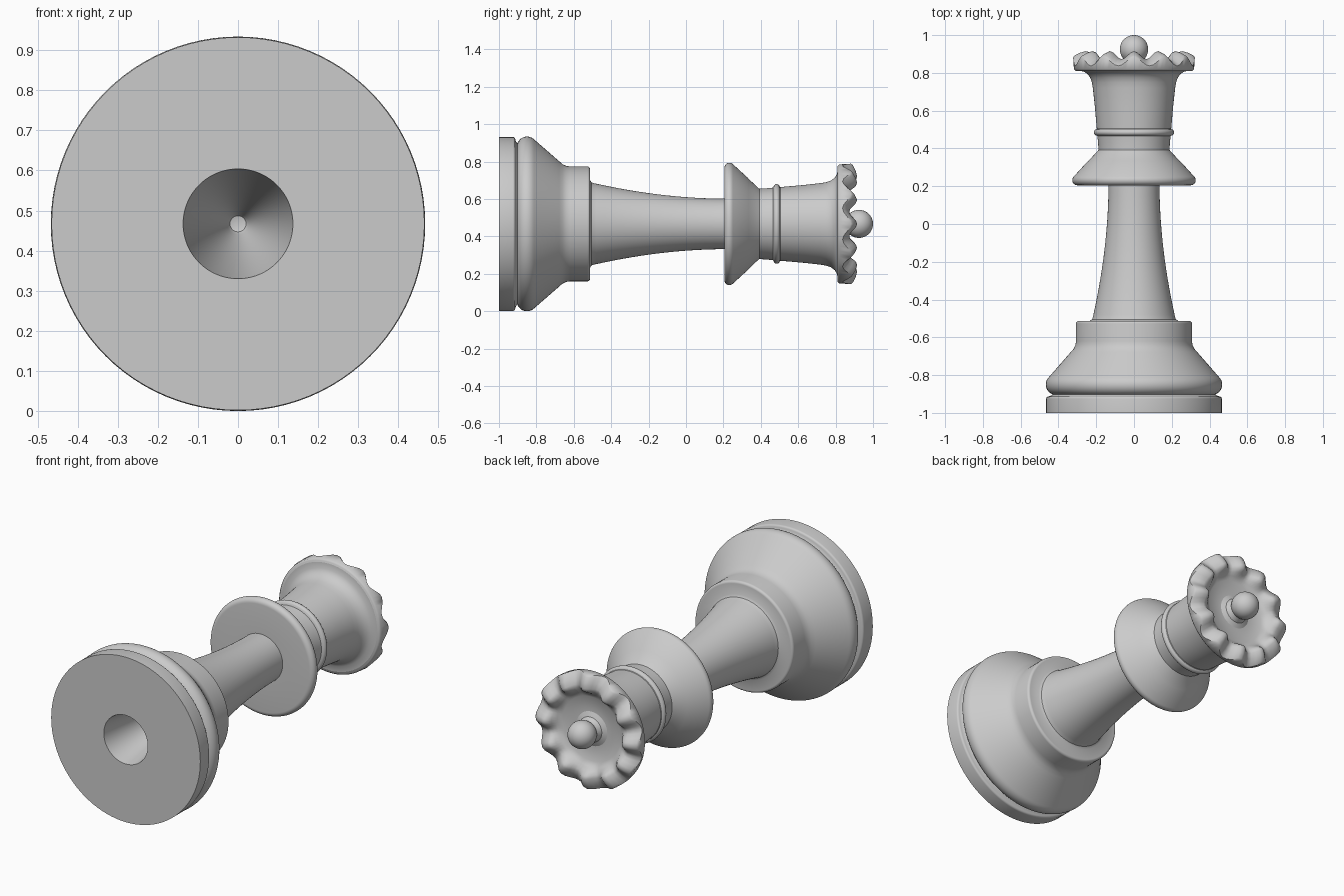
import bpy, bmesh, math

if "Cube" in bpy.data.objects:
    bpy.data.objects.remove(bpy.data.objects["Cube"])

AXIS_Z = 0.467
TEETH = 12
STEPS = 96

grey = bpy.data.materials.new("plain grey")
grey.use_nodes = True
grey.diffuse_color = (0.6, 0.6, 0.6, 1)
grey.node_tree.nodes["Principled BSDF"].inputs["Base Color"].default_value = (0.6, 0.6, 0.6, 1)


def turned(name, profile, waves=None, angle=35):
    """Turn (radius, y) points about the lying axis; waves lowers chosen points into scallops."""
    waves = waves or {}
    bm = bmesh.new()
    rings = []
    for i, (r, y) in enumerate(profile):
        if r == 0:
            rings.append([bm.verts.new((0, y, AXIS_Z))] * STEPS)
            continue
        ring = []
        for s in range(STEPS):
            a = math.tau * s / STEPS
            dip = waves.get(i, 0) * (0.5 - 0.5 * math.cos(a * TEETH))
            ring.append(bm.verts.new((r * math.sin(a), y - dip, AXIS_Z + r * math.cos(a))))
        rings.append(ring)
    for low, high in zip(rings, rings[1:]):
        for s in range(STEPS):
            t = (s + 1) % STEPS
            corners = list(dict.fromkeys((low[s], low[t], high[t], high[s])))
            bm.faces.new(corners)
    bmesh.ops.recalc_face_normals(bm, faces=bm.faces)
    mesh = bpy.data.meshes.new(name)
    bm.to_mesh(mesh)
    bm.free()
    mesh.materials.append(grey)
    ob = bpy.data.objects.new(name, mesh)
    bpy.context.collection.objects.link(ob)
    bpy.ops.object.select_all(action="DESELECT")
    ob.select_set(True)
    bpy.context.view_layer.objects.active = ob
    bpy.ops.object.shade_smooth_by_angle(angle=math.radians(angle))
    return ob


def arc(r, y, radius, start, end, count=8):
    """Profile points on an arc; degrees run from outward towards the head."""
    angles = [math.radians(start + (end - start) * i / count) for i in range(count + 1)]
    return [(r + radius * math.cos(a), y + radius * math.sin(a)) for a in angles]


# Base with its hollow underside, groove, rounded skirt and step
base = [(0, -0.37), (0.02, -0.375), (0.027, -0.39), (0.137, -1), (0.465, -1)]
base += arc(0.453, -0.925, 0.012, 0, 90, 4)
base += [(0.44, -0.909)]
base += arc(0.412, -0.85, 0.055, -70, 45, 12)
base += [(0.335, -0.678), (0.319, -0.66), (0.31, -0.64), (0.307, -0.62)]
base += arc(0.293, -0.527, 0.014, 0, 90, 5)
base += [(0.235, -0.513), (0.222, -0.505), (0.217, -0.49)]

# Stem tapering in a gentle curve
stem = []
for i in range(15):
    t = i / 14
    stem.append((0.135 + 0.08 * (1 - t) ** 1.9, -0.48 + 0.685 * t))

# Collar with a rounded edge and a faint crease on its slope
collar = arc(0.300, 0.232, 0.027, -90, 45, 10)
collar += [(0.247, 0.33), (0.243, 0.333), (0.2, 0.378), (0.188, 0.392)]

# Neck with a raised ring, flaring into the head
neck = [(0.19, 0.43), (0.194, 0.466)]
neck += arc(0.196, 0.485, 0.017, -80, 80, 8)
neck += [(0.197, 0.505), (0.208, 0.63), (0.218, 0.72)]
neck += [(0.223, 0.75), (0.232, 0.775), (0.247, 0.795), (0.268, 0.808), (0.3, 0.811)]
body = turned("body", base + stem + collar + neck + [(0, 0.811)])

# Scalloped crown with a hollow cup inside
crown_profile = [(0, 0.811), (0.31, 0.811), (0.318, 0.82), (0.322, 0.882), (0.313, 0.893),
                 (0.285, 0.907), (0.255, 0.915), (0.238, 0.91), (0.222, 0.885),
                 (0.205, 0.855), (0.18, 0.84), (0.1, 0.838), (0, 0.838)]
turned("crown", crown_profile, {3: 0.045, 4: 0.048, 5: 0.045, 6: 0.042, 7: 0.04, 8: 0.022}, 50)

# Ball on a short flared foot
ball = [(0, 0.83), (0.1, 0.836), (0.07, 0.85), (0.06, 0.87)]
ball += arc(0, 0.925, 0.075, -40, 85, 16) + [(0, 1)]
turned("finial", ball)
